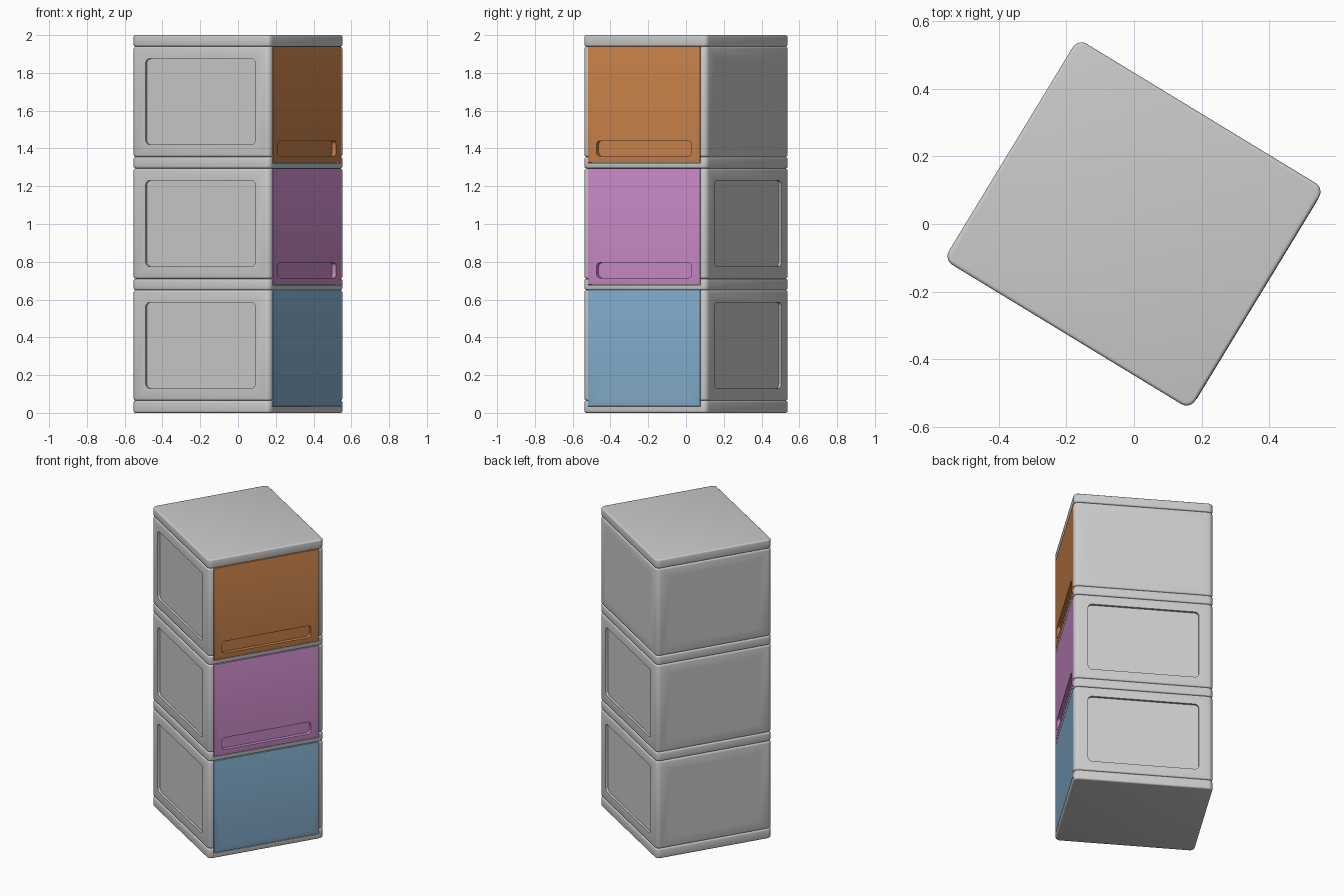
import bpy, bmesh, math
from mathutils import Matrix

if "Cube" in bpy.data.objects:
    bpy.data.objects.remove(bpy.data.objects["Cube"])

A, B = 0.427, 0.383           # half width (drawer axis) and half depth
PITCH = 0.645                 # height of one drawer unit
TURN = Matrix.Rotation(math.radians(-31.3), 4, 'Z')


def material(name, rgb):
    m = bpy.data.materials.new(name)
    m.diffuse_color = (*rgb, 1)
    m.use_nodes = True
    m.node_tree.nodes["Principled BSDF"].inputs["Base Color"].default_value = m.diffuse_color
    return m


grey = material("light grey", (0.60, 0.60, 0.60))
colours = [material("blue", (0.23, 0.42, 0.61)),
           material("pink", (0.60, 0.26, 0.58)),
           material("orange", (0.60, 0.23, 0.07))]


def block(name, size, loc, radius=0, edge=0, mat=None, rot=None):
    """Box with rounded local-z edges and softened rims, optionally turned."""
    bm = bmesh.new()
    bmesh.ops.create_cube(bm, size=1)
    bmesh.ops.scale(bm, vec=size, verts=bm.verts)
    if radius:
        up = [e for e in bm.edges if abs(e.verts[0].co.z - e.verts[1].co.z) > 1e-4]
        bmesh.ops.bevel(bm, geom=up, offset=radius, segments=5, profile=0.5, affect='EDGES')
    if edge:
        rim = [e for e in bm.edges if abs(e.verts[0].co.z - e.verts[1].co.z) < 1e-5]
        bmesh.ops.bevel(bm, geom=rim, offset=edge, segments=3, profile=0.5, affect='EDGES')
    if rot:
        bm.transform(rot)
    bm.transform(Matrix.Translation(loc))
    bmesh.ops.recalc_face_normals(bm, faces=bm.faces)
    me = bpy.data.meshes.new(name)
    bm.to_mesh(me)
    bm.free()
    ob = bpy.data.objects.new(name, me)
    bpy.context.collection.objects.link(ob)
    if mat:
        me.materials.append(mat)
    return ob


def select(ob):
    bpy.ops.object.select_all(action='DESELECT')
    ob.select_set(True)
    bpy.context.view_layer.objects.active = ob


def cut(ob, cutters):
    for c in cutters:
        m = ob.modifiers.new("cut", 'BOOLEAN')
        m.operation = 'DIFFERENCE'
        m.object = c
        select(ob)
        bpy.ops.object.modifier_apply(modifier=m.name)


def slot(width, height, depth, angle, dist, z, radius):
    """Rounded-rectangle cutter sunk into the side that faces the given angle."""
    rot = Matrix.Rotation(angle, 4, 'Z') @ Matrix.Rotation(math.pi / 2, 4, 'Y')
    thick = 0.1
    d = dist - depth + thick / 2
    return block("cutter", (height, width, thick),
                 (d * math.cos(angle), d * math.sin(angle), z), radius, 0, None, rot)


parts = []
for i in range(3):
    z0 = i * PITCH
    low = 0 if i == 0 else z0 + 0.005
    # shelf band and walls of this unit
    band = block(f"shelf_band_{i+1}", (2*A, 2*B, z0 + 0.065 - low),
                 (0, 0, (low + z0 + 0.065) / 2), 0.03, 0.010, grey)
    walls = block(f"unit_walls_{i+1}", (2*A, 2*B, 0.585),
                  (0, 0, z0 + 0.3575), 0.03, 0.012, grey)
    # drawer opening and three sunken side panels
    opening = block("cutter", (0.2, 0.698, 0.6175), (0.39 + 0.1, 0, z0 + 0.34175))
    panels = [slot(0.68, 0.455, 0.015, s * math.pi / 2, B, z0 + 0.3575, 0.025) for s in (1, -1)]
    panels.append(slot(0.592, 0.455, 0.015, math.pi, A, z0 + 0.3575, 0.025))
    cut(band, [opening])
    cut(walls, [opening] + panels)
    # drawer front with a sunken finger grip
    drawer = block(f"drawer_front_{i+1}", (0.039, 0.694, 0.615),
                   (0.4085, 0, z0 + 0.3425), 0, 0.002, colours[i])
    grip = slot(0.59, 0.08, 0.024, 0, 0.428, z0 + 0.11, 0.02)
    cut(drawer, [grip])
    for c in [opening, grip] + panels:
        bpy.data.objects.remove(c)
    parts += [band, walls, drawer]

# top lid
parts.append(block("top_lid", (2*A, 2*B, 0.06), (0, 0, 1.97), 0.03, 0.010, grey))

# turn the whole cabinet and smooth its rounded edges
for ob in parts:
    ob.data.transform(TURN)
    select(ob)
    bpy.ops.object.shade_smooth_by_angle(angle=math.radians(40))
